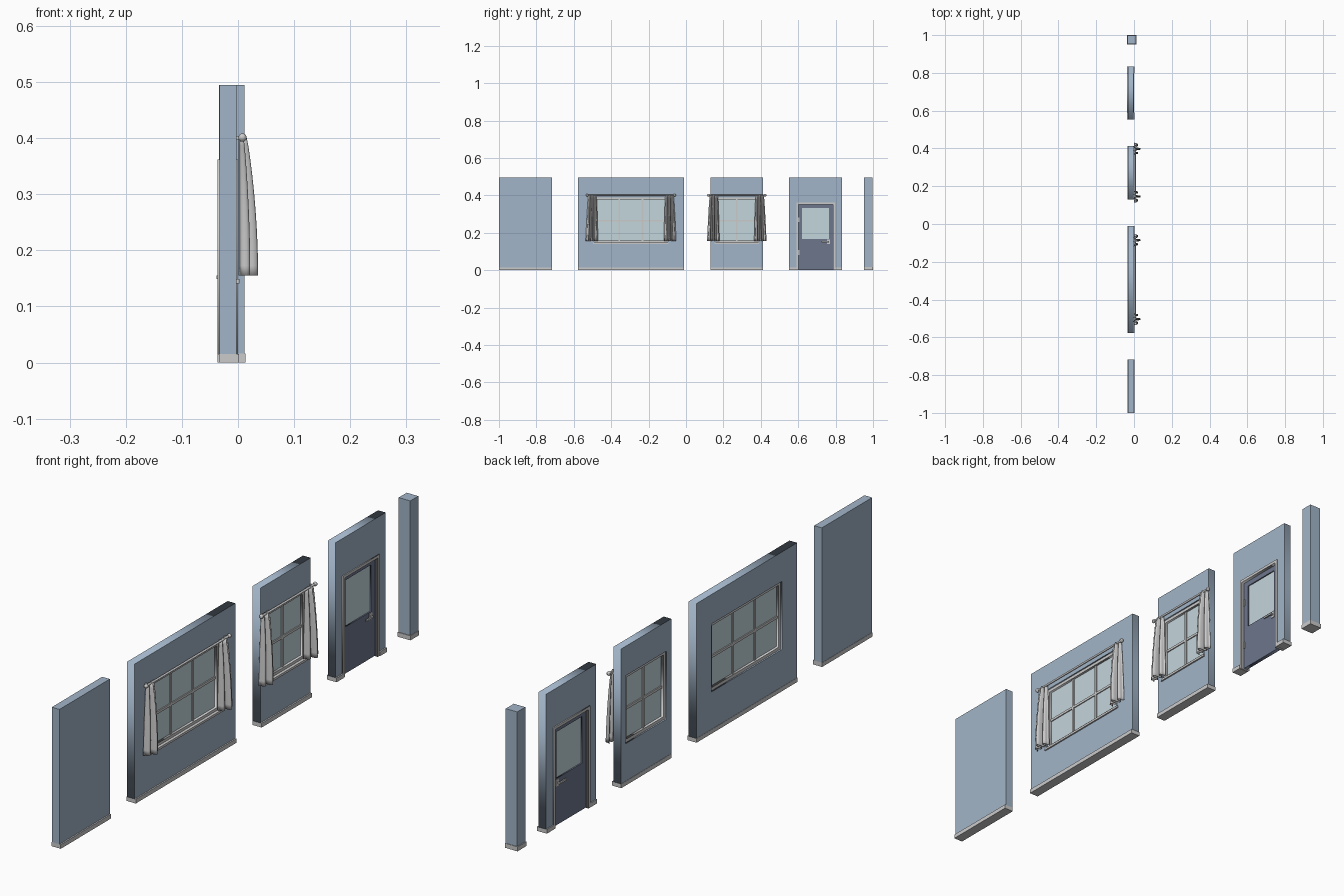
import bpy, bmesh, math
from mathutils import Matrix, Vector

if "Cube" in bpy.data.objects:
    bpy.data.objects.remove(bpy.data.objects["Cube"])


def material(name, rgb):
    m = bpy.data.materials.new(name)
    m.diffuse_color = (*rgb, 1)
    m.use_nodes = True
    m.node_tree.nodes["Principled BSDF"].inputs["Base Color"].default_value = m.diffuse_color
    return m


WALL = material("wall_blue", (0.36, 0.46, 0.58))
GLASS = material("pale_glass", (0.55, 0.67, 0.72))
DOOR = material("door_slate", (0.15, 0.18, 0.26))


def finish(name, bm, mat=None, smooth=False):
    mesh = bpy.data.meshes.new(name)
    bmesh.ops.recalc_face_normals(bm, faces=bm.faces)
    bm.to_mesh(mesh)
    bm.free()
    ob = bpy.data.objects.new(name, mesh)
    bpy.context.collection.objects.link(ob)
    if mat:
        mesh.materials.append(mat)
    if smooth:
        mesh.shade_smooth()
    return ob


def box(name, x, y, z, mat=None):
    bm = bmesh.new()
    lo, hi = Vector((x[0], y[0], z[0])), Vector((x[1], y[1], z[1]))
    bmesh.ops.create_cube(bm, size=1, matrix=Matrix.Translation((lo + hi) / 2)
                          @ Matrix.Diagonal((*(hi - lo), 1)))
    return finish(name, bm, mat)


def rect(y0, y1, z0, z1):
    return [(y0, z0), (y1, z0), (y1, z1), (y0, z1)]


def slab(name, x, loops, mat=None):
    """Filled y-z outline (extra loops are holes) extruded through x."""
    cu = bpy.data.curves.new(name, 'CURVE')
    cu.dimensions, cu.fill_mode, cu.extrude = '2D', 'BOTH', (x[1] - x[0]) / 2
    for pts in loops:
        s = cu.splines.new('POLY')
        s.points.add(len(pts) - 1)
        s.use_cyclic_u = True
        for p, (y, z) in zip(s.points, pts):
            p.co = (y, z, 0, 1)
    ob = bpy.data.objects.new(name, cu)
    bpy.context.collection.objects.link(ob)
    ob.rotation_euler = (math.pi / 2, 0, math.pi / 2)
    ob.location.x = (x[0] + x[1]) / 2
    if mat:
        cu.materials.append(mat)
    bpy.ops.object.select_all(action='DESELECT')
    ob.select_set(True)
    bpy.context.view_layer.objects.active = ob
    bpy.ops.object.convert(target='MESH')
    return bpy.context.object


WX = (-0.033, -0.003)
TOP, BASE = 0.495, 0.015
BASE_X = (-0.034, 0.002)


def curtain(name, yc, rod_x, rod_z, out):
    """Gathered cloth with three folds, flaring towards the floor."""
    bm = bmesh.new()
    nu, nv = 36, 14
    rows = []
    for j in range(nv + 1):
        v = j / nv
        width = 0.042 + 0.024 * v ** 0.7
        depth = 0.012 + 0.021 * math.sin(v * math.pi / 2) ** 0.8
        row = []
        for i in range(nu + 1):
            u = i / nu
            fold = 0.5 - 0.5 * math.cos(6 * math.pi * u)
            weight = 0.55 + 0.45 * math.sin(math.pi * u) ** 4
            y = yc + out * 0.003 * v + (u - 0.5) * width \
                + 0.004 * v * math.sin(12 * math.pi * u) * 0.5
            row.append(bm.verts.new((0.002 + depth * fold * weight, y,
                                     rod_z + 0.003 - v * (rod_z + 0.003 - 0.155))))
        rows.append(row)
    for a, b in zip(rows, rows[1:]):
        for i in range(nu):
            bm.faces.new((a[i], a[i + 1], b[i + 1], b[i]))
    ob = finish(name, bm, smooth=True)
    mod = ob.modifiers.new("cloth_thickness", 'SOLIDIFY')
    mod.thickness, mod.offset = 0.0015, 0


def window_wall(tag, y0, y1, half, cols):
    c = (y0 + y1) / 2
    a, b, z0, z1 = c - half, c + half, 0.148, 0.39
    f, m = 0.011, 0.0045
    slab(tag + "_wall", WX, [rect(y0, y1, BASE, TOP), rect(a, b, z0, z1)], WALL)
    box(tag + "_baseboard", BASE_X, (y0, y1), (0, BASE))
    # frame, bars and glass
    slab(tag + "_window_frame", (-0.028, -0.008),
         [rect(a, b, z0, z1), rect(a + f, b - f, z0 + f, z1 - f)])
    for i in range(1, cols):
        y = a + f + (b - a - 2 * f) * i / cols
        box(f"{tag}_upright_bar_{i}", (-0.023, -0.013), (y - m, y + m), (z0 + f, z1 - f))
    zm = (z0 + z1) / 2 - 0.005
    box(tag + "_cross_bar", (-0.0228, -0.0132), (a + f, b - f), (zm - m, zm + m))
    box(tag + "_glass", (-0.019, -0.017), (a + f, b - f), (z0 + f, z1 - f), GLASS)
    box(tag + "_sill", (-0.01, 0.0025), (a - 0.004, b + 0.004), (0.141, 0.149))
    # curtain rod with round ends and wall brackets
    rx, rz, r = 0.008, 0.401, half + 0.036
    bm = bmesh.new()
    bmesh.ops.create_cone(bm, cap_ends=True, segments=12, radius1=0.0038, radius2=0.0038,
                          depth=2 * r, matrix=Matrix.Translation((rx, c, rz))
                          @ Matrix.Rotation(math.pi / 2, 4, 'X'))
    for s in (-1, 1):
        bmesh.ops.create_uvsphere(bm, u_segments=12, v_segments=8, radius=0.0075,
                                  matrix=Matrix.Translation((rx, c + s * r, rz)))
    finish(tag + "_curtain_rod", bm)
    for s, side in ((-1, "left"), (1, "right")):
        yb = c + s * (r - 0.012)
        box(f"{tag}_{side}_bracket", (-0.004, rx), (yb - 0.002, yb + 0.002), (rz - 0.003, rz + 0.003))
        curtain(f"{tag}_{side}_curtain", c + s * (half + 0.008), rx, rz, s)


# plain wall
box("plain_wall", WX, (-1, -0.717), (BASE, TOP), WALL)
box("plain_wall_baseboard", BASE_X, (-1, -0.717), (0, BASE))

# window walls
window_wall("wide", -0.578, -0.011, 0.198, 3)
window_wall("narrow", 0.130, 0.413, 0.115, 2)

# door wall with doorway
y0, y1 = 0.552, 0.835
c = (y0 + y1) / 2
h, t = 0.103, 0.010


def arch(a, b, top, half, ztop, base=0):
    return [(a, base), (c - half, base), (c - half, ztop), (c + half, ztop),
            (c + half, base), (b, base), (b, top), (a, top)]


slab("door_wall", WX, [arch(y0, y1, TOP, h - 0.002, 0.36, BASE)], WALL)
for side, ya, yb in (("left", y0, c - h), ("right", c + h, y1)):
    box(f"door_wall_{side}_baseboard", (-0.0365, 0.002), (ya, yb), (0, BASE))
slab("door_frame", (-0.0365, 0.0), [arch(c - h, c + h, 0.362, h - t, 0.352)])

# door leaf, glass, hinges and handle
d = h - t
slab("door_leaf", (-0.026, -0.012),
     [rect(c - d, c + d, 0.001, 0.352), rect(c - 0.072, c + 0.072, 0.167, 0.333)], DOOR)
box("door_glass", (-0.0215, -0.0165), (c - 0.072, c + 0.072), (0.167, 0.333), GLASS)
for i, z in enumerate((0.095, 0.27)):
    box(f"door_hinge_{i + 1}", (-0.014, -0.008), (c - d - 0.001, c - d + 0.005), (z - 0.013, z + 0.013))
for side, s in (("front", 1), ("back", -1)):
    def span(p, q):
        return sorted((-0.019 + s * p, -0.019 + s * q))
    box(f"{side}_handle_plate", span(0.006, 0.009), (c + 0.061, c + 0.077), (0.14, 0.164))
    box(f"{side}_handle_stem", span(0.008, 0.018), (c + 0.064, c + 0.070), (0.149, 0.155))
    box(f"{side}_handle_lever", span(0.014, 0.019), (c + 0.030, c + 0.070), (0.149, 0.155))

# corner post
box("corner_post", (-0.034, 0.0112), (0.9528, 0.998), (BASE, TOP), WALL)
box("corner_post_base", (-0.0365, 0.0135), (0.9505, 1.0), (0, BASE + 0.001))
